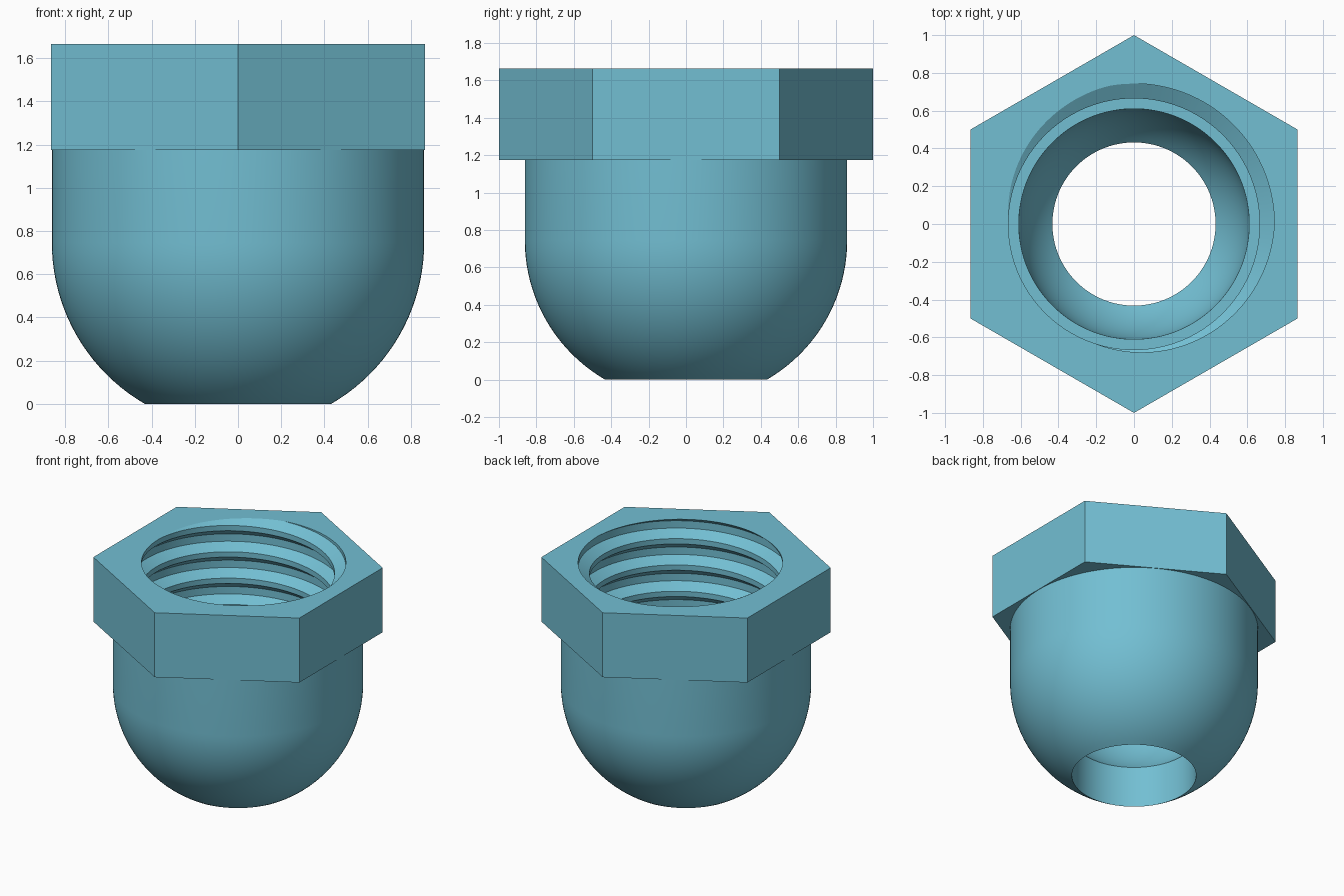
import bpy, bmesh, math

if "Cube" in bpy.data.objects:
    bpy.data.objects.remove(bpy.data.objects["Cube"])

N = 144                       # columns around the axis
TOP, HEX_Z = 1.665, 1.175     # hex head top and underside
R_OUT, R_IN, R_HOLE = 0.862, 0.61, 0.432
CENTRE = 0.746                # centre height of the dome and its cavity
PITCH, MINOR, MAJOR = 0.2, 0.665, 0.743
STEPS = [(0.0, MINOR), (0.22, MAJOR), (0.5, MAJOR), (0.8, MINOR), (1.0, MINOR)]


def thread_radius(u):
    """Radius of the threaded bore at phase u of one turn."""
    u %= 1.0
    for (a, ra), (b, rb) in zip(STEPS, STEPS[1:]):
        if u <= b:
            return ra + (rb - ra) * (u - a) / (b - a)
    return MINOR


def hex_radius(t):
    """Distance to the hexagon's edge, with corners on the y axis."""
    t = (t + math.pi / 6) % (math.pi / 3) - math.pi / 6
    return math.cos(math.pi / 6) / math.cos(t)


def dome(radius, count):
    """Arc from the bottom hole up to the dome's equator."""
    low = math.asin(R_HOLE / radius)
    pts = []
    for i in range(count + 1):
        a = low + (math.pi / 2 - low) * i / count
        pts.append((radius * math.sin(a), CENTRE - radius * math.cos(a)))
    return pts


def section(t):
    """Closed cross-section of the cap at angle t, as (radius, height)."""
    pts = [(R_HOLE, 0.0)] + dome(R_OUT, 20)[1:]
    pts += [(R_OUT, HEX_Z), (hex_radius(t), HEX_Z), (hex_radius(t), TOP)]
    # helical thread, cut off at the top face and at the inner ledge
    lead = (t - math.pi) / (2 * math.pi)
    for k in range(2, -8, -1):
        for b in (0.8, 0.5, 0.22, 0.0):
            z = min(TOP, max(CENTRE, TOP + PITCH * (k + b + lead)))
            pts.append((thread_radius((z - TOP) / PITCH - lead), z))
    # ledge and round cavity down to the hole
    pts += reversed(dome(R_IN, 14))
    return pts


bm = bmesh.new()
columns = []
for j in range(N + 1):
    t = 2 * math.pi * j / N
    columns.append([bm.verts.new((r * math.cos(t), r * math.sin(t), z))
                    for r, z in section(t)])
for a, b in zip(columns, columns[1:]):
    for i in range(len(a)):
        n = (i + 1) % len(a)
        bm.faces.new((a[i], b[i], b[n], a[n]))
bmesh.ops.remove_doubles(bm, verts=bm.verts, dist=1e-5)
bmesh.ops.dissolve_degenerate(bm, edges=bm.edges, dist=1e-5)
bmesh.ops.recalc_face_normals(bm, faces=bm.faces)

mesh = bpy.data.meshes.new("threaded_hex_cap")
bm.to_mesh(mesh)
bm.free()
cap = bpy.data.objects.new("threaded_hex_cap", mesh)
bpy.context.collection.objects.link(cap)

mat = bpy.data.materials.new("light_teal_blue")
mat.diffuse_color = (0.17, 0.52, 0.65, 1)
mat.use_nodes = True
mat.node_tree.nodes["Principled BSDF"].inputs["Base Color"].default_value = mat.diffuse_color
mesh.materials.append(mat)

bpy.context.view_layer.objects.active = cap
cap.select_set(True)
bpy.ops.object.shade_smooth_by_angle(angle=math.radians(28))
